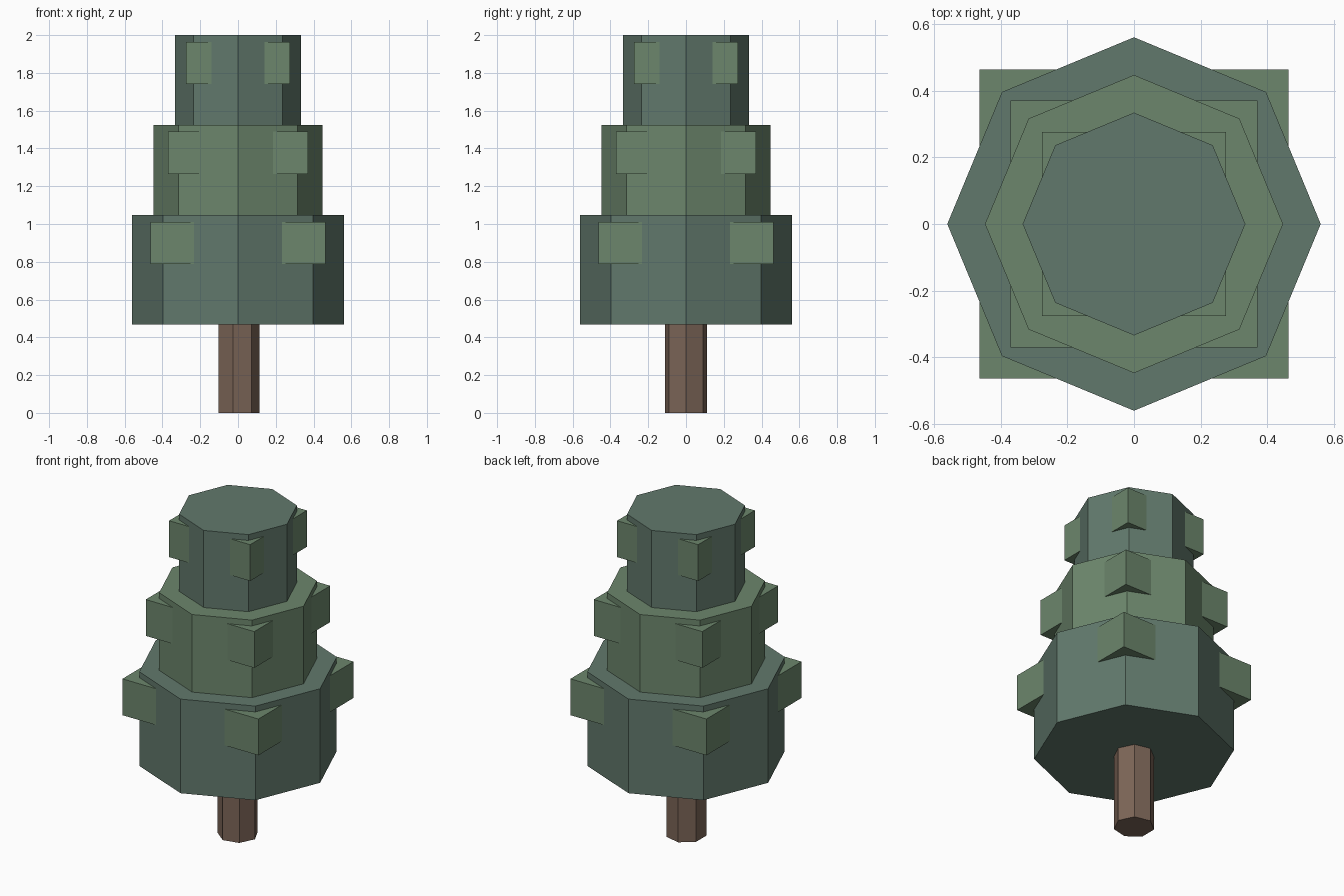
import bpy
import math

if "Cube" in bpy.data.objects:
    bpy.data.objects.remove(bpy.data.objects["Cube"])


def material(name, rgb):
    m = bpy.data.materials.new(name)
    m.diffuse_color = (*rgb, 1)
    m.use_nodes = True
    m.node_tree.nodes["Principled BSDF"].inputs["Base Color"].default_value = m.diffuse_color
    return m


dark = material("dark_foliage", (0.12, 0.19, 0.15))
light = material("light_foliage", (0.15, 0.24, 0.15))
bark = material("bark", (0.20, 0.13, 0.095))


def prism(name, sides, radius, z0, z1, turn, mat):
    """Upright flat-faced prism between heights z0 and z1."""
    bpy.ops.mesh.primitive_cylinder_add(
        vertices=sides, radius=radius, depth=z1 - z0,
        location=(0, 0, (z0 + z1) / 2), rotation=(0, 0, math.radians(turn)))
    ob = bpy.context.object
    ob.name = name
    ob.data.materials.append(mat)
    return ob


# Seven-sided trunk with one corner facing +x
prism("trunk", 7, 0.115, 0, 0.52, -90, bark)

# Octagonal foliage tiers, each with a square slab whose corners poke out
tiers = [("lower", 0.56, 1.047, dark),
         ("middle", 0.447, 1.525, light),
         ("upper", 0.334, 2.0, dark)]
for label, radius, top, mat in tiers:
    prism(label + "_foliage", 8, radius, top - 0.58, top, 0, mat)
    prism(label + "_branch_slab", 4, radius * 1.17, top - 0.26, top - 0.036, 45, light)
